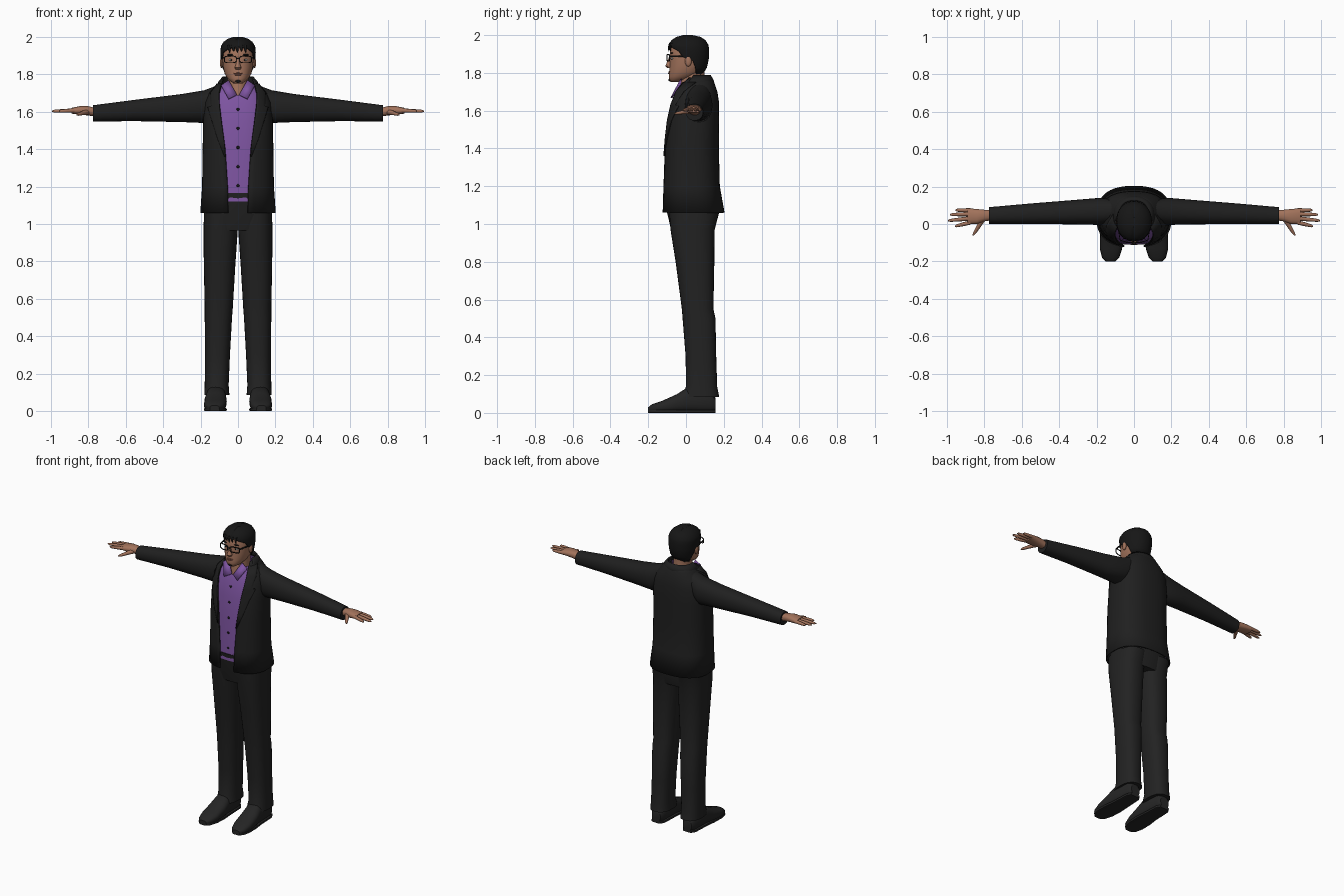
import bpy, bmesh
from math import sin, cos, asin, pi, radians, copysign
from mathutils import Vector

cube = bpy.data.objects.get("Cube")
if cube:
    bpy.data.objects.remove(cube, do_unlink=True)


def material(name, r, g, b):
    m = bpy.data.materials.new(name)
    m.use_nodes = True
    m.diffuse_color = (r, g, b, 1)
    bsdf = next(n for n in m.node_tree.nodes if n.type == 'BSDF_PRINCIPLED')
    bsdf.inputs["Base Color"].default_value = (r, g, b, 1)
    return m


JACKET = material("jacket black", .014, .014, .014)
TROUSER = material("trouser black", .016, .016, .016)
SHOE = material("shoe black", .018, .018, .018)
SHIRT = material("shirt purple", .21, .09, .36)
SKIN = material("skin", .36, .17, .105)
LIP = material("lip", .25, .1, .07)
HAIR = material("hair black", .008, .008, .008)
WHITE = material("eye white", .6, .58, .55)


def finish(name, bm, mat, thick=0):
    bmesh.ops.remove_doubles(bm, verts=bm.verts, dist=.0001)
    bmesh.ops.recalc_face_normals(bm, faces=bm.faces)
    me = bpy.data.meshes.new(name)
    bm.to_mesh(me)
    bm.free()
    me.materials.append(mat)
    me.shade_smooth()
    me.set_sharp_from_angle(angle=radians(42))
    ob = bpy.data.objects.new(name, me)
    bpy.context.collection.objects.link(ob)
    if thick:
        mod = ob.modifiers.new("thickness", 'SOLIDIFY')
        mod.thickness, mod.offset = thick, 0
    return ob


AXES = {'z': lambda s, a, b: (a, b, s), 'x': lambda s, a, b: (s, b, a), 'y': lambda s, a, b: (a, s, b)}


def loft(name, rings, mat, axis='z', p=1, n=28, spans=None, side=1, grow=0, thick=0, cap=True):
    """Skin rounded sections (station, a0, a1, b0, b1) along an axis; spans leave them open."""
    bm = bmesh.new()
    rows = []
    for i, (s, a0, a1, b0, b1) in enumerate(rings):
        t0, t1 = spans[i] if spans else (0, 2 * pi)
        row = []
        for k in range(n + 1):
            t = t0 + (t1 - t0) * k / n
            u, v = [copysign(abs(q) ** p, q) for q in (sin(t), cos(t))]
            a = (a0 + a1) / 2 + ((a1 - a0) / 2 + grow) * u
            b = (b0 + b1) / 2 - ((b1 - b0) / 2 + grow) * v
            x, y, z = AXES[axis](s, a, b)
            row.append(bm.verts.new((x * side, y, z)))
        rows.append(row)
    for r0, r1 in zip(rows, rows[1:]):
        for k in range(n):
            bm.faces.new((r0[k], r0[k + 1], r1[k + 1], r1[k]))
    if cap:
        if not spans:
            bm.faces.new(rows[0][:-1])
        bm.faces.new(rows[-1][:-1])
    return finish(name, bm, mat, thick)


def sym(z, w, f, b):
    return (z, -w, w, f, b)


def blob(name, loc, scale, mat):
    bm = bmesh.new()
    bmesh.ops.create_uvsphere(bm, u_segments=14, v_segments=9, radius=1)
    for v in bm.verts:
        v.co = Vector(loc) + v.co * Vector(scale)
    finish(name, bm, mat)


def box(name, lo, hi, mat):
    bm = bmesh.new()
    bmesh.ops.create_cube(bm, size=1)
    lo, hi = Vector(lo), Vector(hi)
    for v in bm.verts:
        v.co = (lo + hi) / 2 + v.co * (hi - lo)
    finish(name, bm, mat)


def plate(name, pts, mat, side, thick):
    bm = bmesh.new()
    bm.faces.new([bm.verts.new((x * side, y, z)) for x, y, z in pts])
    finish(name, bm, mat, thick)


# Torso shape: height, half width, front, back, half width of the jacket opening
TORSO = [(1.06, .198, -.122, .2, .052), (1.2, .188, -.118, .175, .055), (1.4, .185, -.113, .17, .068),
         (1.55, .183, -.1, .172, .088), (1.65, .175, -.082, .17, .1), (1.7, .152, -.064, .162, .1),
         (1.745, .108, -.042, .147, .088), (1.772, .088, -.02, .132, .08)]
P = .8


def torso(z):
    for lo, hi in zip(TORSO, TORSO[1:]):
        if z <= hi[0]:
            f = (z - lo[0]) / (hi[0] - lo[0])
            return [a + (b - a) * f for a, b in zip(lo, hi)]
    return TORSO[-1]


def angle(x, w):
    return asin(min(1, x / w) ** (1 / P))


def wrap(x, w):
    t = angle(x, w)
    return (t, 2 * pi - t)


# Jacket body, open down the front
loft("jacket_body", [sym(*r[:4]) for r in TORSO], JACKET, p=P, n=40,
     spans=[wrap(r[4], r[1]) for r in TORSO], thick=.008, cap=False)
loft("jacket_collar", [sym(1.725, .112, -.05, .15), sym(1.76, .1, -.03, .142), sym(1.785, .078, -.01, .127)],
     JACKET, p=.9, spans=[(t, 2 * pi - t) for t in (1.15, 1.2, 1.35)], thick=.01, cap=False)

# Shirt with a V neck, and buttons
shirt = [torso(z) for z in (1.12, 1.2, 1.4, 1.55, 1.65, 1.685, 1.7, 1.745)]
loft("shirt", [sym(*r[:4]) for r in shirt], SHIRT, p=P, n=40, grow=-.011, cap=False,
     spans=[wrap(v, r[1]) for v, r in zip((0, 0, 0, 0, 0, 0, .015, .045), shirt)])
for i in range(5):
    z = 1.205 + i * .102
    blob(f"shirt_button_{i + 1}", (0, torso(z)[2] + .01, z), (.008, .004, .008), HAIR)

# Trouser waist
loft("trouser_waist", [sym(.965, .178, -.078, .148), sym(1.06, .18, -.1, .172), sym(1.165, .172, -.112, .16)],
     TROUSER, p=P)

LAPEL = [(1.36, .004), (1.45, .028), (1.55, .045), (1.625, .058), (1.63, .04), (1.7, .04), (1.75, .02)]
LEG = [(1.06, 0, .182, -.09, .175), (.97, .001, .184, -.082, .152), (.8, .013, .183, -.055, .15),
       (.55, .028, .178, -.022, .145), (.5, .032, .178, -.018, .156), (.3, .043, .176, -.002, .16),
       (.14, .05, .178, 0, .165), (.085, .046, .18, -.02, .176)]
SHOES = [(.155, .085, .15, .01, .08), (.13, .07, .166, 0, .12), (0, .064, .172, 0, .13), (-.05, .06, .18, 0, .098),
         (-.13, .064, .182, 0, .062), (-.18, .08, .17, 0, .046), (-.2, .1, .15, .005, .03)]
ARM = [(.1, 1.6, 1.745, .01, .13), (.18, 1.54, 1.715, -.005, .14), (.3, 1.545, 1.695, -.002, .13),
       (.55, 1.55, 1.664, 0, .11), (.775, 1.548, 1.635, 0, .09)]
PALM = [(.76, 1.575, 1.62, .02, .075), (.8, 1.58, 1.63, .014, .076), (.84, 1.585, 1.631, 0, .08),
        (.89, 1.59, 1.621, -.002, .084)]
# Finger: root y, tip x, tip y
FINGERS = [(.008, .958, -.012), (.03, .995, .018), (.053, .985, .05), (.073, .955, .074)]

for side, tag in ((1, "left"), (-1, "right")):
    # Clothing
    rows = [torso(z) for z, _ in LAPEL]
    loft(f"{tag}_lapel", [sym(*r[:4]) for r in rows], JACKET, p=P, n=6, side=side, grow=.007, thick=.006, cap=False,
         spans=[(angle(r[4] - .003, r[1]), angle(r[4] + w, r[1])) for r, (_, w) in zip(rows, LAPEL)])
    plate(f"{tag}_shirt_collar", [(.05, -.025, 1.768), (.006, -.058, 1.69), (.05, -.078, 1.668), (.09, -.03, 1.74)],
          SHIRT, side, .008)
    loft(f"{tag}_sleeve", ARM, JACKET, 'x', p=.9, side=side)
    loft(f"{tag}_trouser_leg", LEG, TROUSER, p=.82, side=side)
    loft(f"{tag}_shoe", SHOES, SHOE, 'y', p=.8, side=side)
    sole = [(y, a, b, 0, .016) for y, a, b, _, _ in SHOES]
    loft(f"{tag}_shoe_sole", sole, SHOE, 'y', p=.4, n=16, side=side, grow=.001)

    # Hand
    loft(f"{tag}_palm", PALM, SKIN, 'x', p=.85, n=16, side=side)
    for i, (y0, x1, y1) in enumerate(FINGERS):
        rings = []
        for f, r in ((0, .0115), (.5, .0105), (.88, .008), (1, .003)):
            x, y, z = .875 + (x1 - .875) * f, y0 + (y1 - y0) * f, 1.607 - .004 * f
            rings.append((x, z - r, z + r, y - r, y + r))
        loft(f"{tag}_finger_{i + 1}", rings, SKIN, 'x', n=10, side=side)
    thumb = []
    for f, r in ((0, .02), (.4, .014), (.85, .01), (1, .004)):
        x, z = .805 + .055 * f, 1.6 - .016 * f
        thumb.append((.03 - .092 * f, x - r, x + r, z - r * .8, z + r * .8))
    loft(f"{tag}_thumb", thumb, SKIN, 'y', n=10, side=side)

    # Ear, eye and brow
    blob(f"{tag}_ear", (side * .088, .012, 1.862), (.009, .018, .028), SKIN)
    blob(f"{tag}_eye", (side * .037, -.073, 1.877), (.014, .007, .006), WHITE)
    blob(f"{tag}_iris", (side * .037, -.078, 1.877), (.005, .004, .005), HAIR)
    blob(f"{tag}_eyebrow", (side * .038, -.075, 1.905), (.022, .007, .004), HAIR)

    # Glasses rim and temple
    bm = bmesh.new()
    rim = []
    for k in range(28):
        t = 2 * pi * k / 28
        u, v = [copysign(abs(q) ** .55, q) for q in (cos(t), sin(t))]
        pair = []
        for rx, rz in ((.034, .02), (.03, .016)):
            x = .041 + rx * u
            pair.append(bm.verts.new((side * x, -.1 + 2.5 * x * x, 1.88 + rz * v)))
        rim.append(pair)
    for a, b in zip(rim, rim[1:] + rim[:1]):
        bm.faces.new((a[0], b[0], b[1], a[1]))
    finish(f"{tag}_glasses_rim", bm, HAIR, .005)
    plate(f"{tag}_glasses_temple", [(.074, -.087, 1.884), (.074, -.087, 1.892), (.09, .01, 1.892), (.09, .01, 1.884)],
          HAIR, side, .004)

box("glasses_bridge", (-.01, -.103, 1.882), (.01, -.098, 1.887), HAIR)

# Head and neck
loft("neck", [sym(1.65, .066, -.052, .115), sym(1.72, .056, -.038, .1), sym(1.81, .056, -.03, .098)], SKIN)
loft("head", [sym(1.752, .022, -.08, -.03), sym(1.762, .04, -.088, .0), sym(1.78, .058, -.091, .05),
              sym(1.805, .072, -.089, .085), sym(1.84, .08, -.087, .098), sym(1.88, .084, -.085, .105),
              sym(1.92, .084, -.085, .105), sym(1.955, .073, -.07, .093), sym(1.98, .045, -.04, .06)], SKIN, p=.92)
loft("nose", [sym(1.826, .013, -.098, -.07), sym(1.836, .018, -.109, -.07), sym(1.86, .01, -.1, -.07),
              sym(1.892, .007, -.087, -.07)], SKIN, n=12)
blob("upper_lip", (0, -.088, 1.805), (.025, .006, .004), LIP)
blob("lower_lip", (0, -.088, 1.798), (.021, .007, .005), LIP)
blob("chin_beard", (0, -.083, 1.763), (.016, .011, .008), HAIR)

# Hair cap: height, half width, front, back, half angle of the face opening
HAIRCAP = [(1.795, .074, -.085, .085, 128), (1.83, .083, -.09, .106, 114), (1.865, .087, -.091, .114, 102),
           (1.885, .089, -.091, .117, 74), (1.915, .09, -.09, .117, 62), (1.935, .09, -.09, .116, 36),
           (1.948, .087, -.088, .113, 0), (1.97, .074, -.074, .1, 0), (1.986, .052, -.05, .076, 0),
           (1.995, .024, -.016, .036, 0)]
hair = loft("hair", [sym(*r[:4]) for r in HAIRCAP], HAIR, p=.95, n=40, thick=.01,
            spans=[(radians(r[4]), 2 * pi - radians(r[4])) for r in HAIRCAP])
# Parting
for v in hair.data.vertices:
    if abs(v.co.x) < .005 and v.co.y < .05 and v.co.z > 1.96:
        v.co.z -= .01
# Fringe locks
for i, x in enumerate((-.048, -.026, -.006, .016, .038)):
    y = -.092 + 6 * x * x
    tip = 1.914 + .007 * (i % 2)
    loft(f"fringe_lock_{i + 1}", [(tip, x + .003, x + .005, y - .001, y + .002), (1.935, x - .006, x + .009, y - .004, y + .006),
                                  (1.958, x - .012, x + .012, y + .002, y + .018)], HAIR, n=8)
